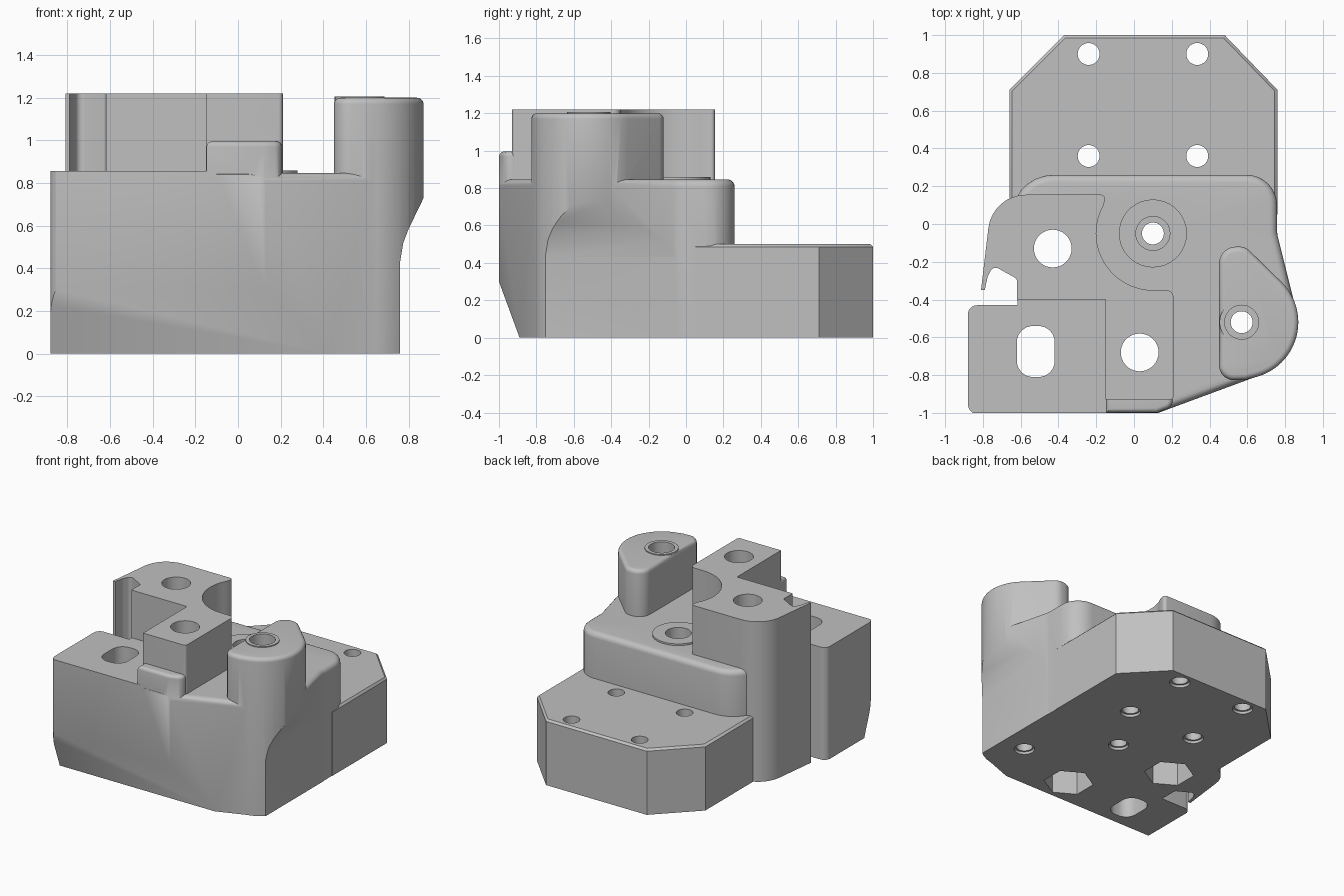
import bpy, bmesh, math
from mathutils import Vector

cube = bpy.data.objects.get("Cube")
if cube:
    bpy.data.objects.remove(cube, do_unlink=True)

grey = bpy.data.materials.new("plain grey")
grey.use_nodes = True
grey.diffuse_color = (0.53, 0.53, 0.53, 1)
grey.node_tree.nodes["Principled BSDF"].inputs["Base Color"].default_value = (0.53, 0.53, 0.53, 1)


def arc(cx, cy, r, a0, a1, step):
    """Corner points along a circle, in degrees."""
    return [(cx + r * math.cos(math.radians(a)), cy + r * math.sin(math.radians(a)), 0)
            for a in range(a0, a1, step)]


def rounded(corners, n=8):
    """Outline from (x, y, radius) corners."""
    out = []
    for i, (x, y, r) in enumerate(corners):
        p = Vector((x, y))
        if r == 0:
            out.append(p)
            continue
        u = (Vector(corners[i - 1][:2]) - p).normalized()
        v = (Vector(corners[(i + 1) % len(corners)][:2]) - p).normalized()
        half = u.angle(v) / 2
        centre = p + (u + v).normalized() * r / math.sin(half)
        a = p + u * r / math.tan(half) - centre
        b = p + v * r / math.tan(half) - centre
        start = math.atan2(a.y, a.x)
        turn = (math.atan2(b.y, b.x) - start + math.pi) % math.tau - math.pi
        for k in range(n + 1):
            t = start + turn * k / n
            out.append(centre + Vector((math.cos(t), math.sin(t))) * r)
    return out


def prism(name, outline, low, high, axis="z", fillet=0, segments=5):
    """Extruded outline, with an optional rounded top rim."""
    place = {"z": lambda p, h: (p[0], p[1], h),
             "y": lambda p, h: (p[0], h, p[1]),
             "x": lambda p, h: (h, p[0], p[1])}[axis]
    bm = bmesh.new()
    bottom = [bm.verts.new(place(p, low)) for p in outline]
    top = [bm.verts.new(place(p, high)) for p in outline]
    bm.faces.new(bottom)
    cap = bm.faces.new(top)
    for i in range(len(outline)):
        bm.faces.new((bottom[i - 1], bottom[i], top[i], top[i - 1]))
    bmesh.ops.recalc_face_normals(bm, faces=bm.faces)
    if fillet:
        bmesh.ops.bevel(bm, geom=list(cap.edges), offset=fillet, segments=segments,
                        profile=0.5, affect="EDGES")
    mesh = bpy.data.meshes.new(name)
    bm.to_mesh(mesh)
    bm.free()
    ob = bpy.data.objects.new(name, mesh)
    bpy.context.collection.objects.link(ob)
    mesh.materials.append(grey)
    return ob


def disc(name, x, y, r, low, high, step=10):
    return prism(name, [p[:2] for p in arc(x, y, r, 30, 390, step)], low, high)


def combine(target, tool, operation):
    mod = target.modifiers.new(operation, "BOOLEAN")
    mod.operation, mod.solver, mod.object = operation, "MANIFOLD", tool
    bpy.context.view_layer.objects.active = target
    bpy.ops.object.modifier_apply(modifier=mod.name)
    bpy.data.objects.remove(tool, do_unlink=True)


bosx, bosy = 0.57, -0.52   # boss axis
midx, midy = 0.10, -0.05   # centre bore axis

# Main body with rounded top rim and bulge under the boss
body = prism("bracket_body", rounded(
    [(-0.70, 0.26, 0.22), (0.757, 0.26, 0.16), (0.757, -0.05, 0.2)]
    + arc(bosx, bosy, 0.297, 20, -71, -5)
    + [(0.12, -1.003, 0), (0.05, -1.02, 0), (-0.4, -1.02, 0), (-0.55, -0.8, 0),
       (-0.6, -0.2, 0)]), -0.05, 0.847, fillet=0.04)

# Rear foot plate
parts = [prism("foot_plate", [(-0.66, 0.05), (-0.66, 0.71), (-0.37, 1), (0.48, 1),
                              (0.76, 0.71), (0.76, 0.05)], -0.06, 0.5, fillet=0.015, segments=1)]

# Front corner block
parts.append(prism("corner_block", rounded(
    [(-0.88, -1.01, 0.06), (-0.1, -1.01, 0), (-0.1, -0.36, 0), (-0.617, -0.36, 0),
     (-0.617, -0.43, 0), (-0.88, -0.43, 0.05)]), -0.07, 0.857))

# Tall angled mount with a scooped side and a hooked slot
parts.append(prism("tall_mount", rounded(
    [(-0.81, -0.35, 0), (-0.75, 0.155, 0.2), (-0.15, 0.155, 0.02)]
    + arc(midx, midy, 0.3, 150, 271, 6)
    + [(0.21, -0.35, 0.04), (0.21, -0.93, 0.02), (-0.15, -0.93, 0), (-0.15, -0.4, 0),
       (-0.62, -0.4, 0), (-0.62, -0.29, 0.02), (-0.745, -0.22, 0.03), (-0.775, -0.28, 0.03),
       (-0.79, -0.35, 0)]), -0.08, 1.22))

# Low shoulder in front of the mount
parts.append(prism("front_shoulder", rounded(
    [(-0.147, -0.999, 0), (0.12, -0.999, 0), (0.205, -0.967, 0.05), (0.205, -0.85, 0),
     (-0.147, -0.85, 0)]), 0.4, 0.995, fillet=0.025))

# Teardrop boss
parts.append(prism("teardrop_boss", rounded(
    [(0.45, -0.83, 0.08), (0.45, -0.12, 0.09), (0.59, -0.12, 0.08)]
    + arc(bosx, bosy, 0.3, 45, -76, -5) + [(0.59, -0.825, 0)]), -0.09, 1.2, fillet=0.03))

# Raised seats round the two bores
parts.append(disc("boss_seat", bosx, bosy, 0.117, 1.1, 1.207))
parts.append(disc("centre_seat", midx, midy, 0.18, 0.7, 0.86))

for part in parts:
    combine(body, part, "UNION")

# Flat underside, flat front with sloped lower edge, and the relief under the boss
cuts = [prism("underside_trim", [(-1.5, -1.5), (1.5, -1.5), (1.5, 1.5), (-1.5, 1.5)], -0.5, 0),
        prism("front_slope", [(-1, 1.4), (-1, 0.3), (-0.853, -0.1), (-1.3, -0.1), (-1.3, 1.4)],
              -1.2, 1.2, "x"),
        prism("side_relief", [(0.76, -0.1), (0.76, 0.43), (0.775, 0.52), (0.8, 0.585),
                              (0.875, 0.74), (1.1, 0.74), (1.1, -0.1)], -1.2, 0.02, "y")]

# Small bores with a countersunk underside
for x, y in [(-0.24, 0.9), (0.335, 0.9), (-0.24, 0.36), (0.335, 0.36),
             (bosx, bosy), (midx, midy)]:
    cuts.append(disc("bore", x, y, 0.058, -0.1, 1.4))
    cuts.append(disc("countersink", x, y, 0.072, -0.1, 0.02))
cuts.append(disc("boss_counterbore", bosx, bosy, 0.09, 0.9, 1.4))
cuts.append(disc("centre_counterbore", midx, midy, 0.09, 0.56, 1.4))

# Large bolt holes with hexagonal nut pockets below
for x, y in [(-0.43, -0.13), (0.03, -0.68)]:
    cuts.append(disc("bolt_hole", x, y, 0.1, -0.1, 1.4))
    cuts.append(disc("nut_pocket", x, y, 0.175, -0.1, 0.45, step=60))

# Oblong hole in the corner block
cuts.append(prism("oblong_hole", rounded(
    [(-0.62, -0.81, 0.085), (-0.42, -0.81, 0.085), (-0.42, -0.54, 0.085),
     (-0.62, -0.54, 0.085)]), -0.1, 1.4))

for cut in cuts:
    combine(body, cut, "DIFFERENCE")

bpy.ops.object.select_all(action="DESELECT")
body.select_set(True)
bpy.context.view_layer.objects.active = body
bpy.ops.object.shade_smooth_by_angle(angle=math.radians(32))
